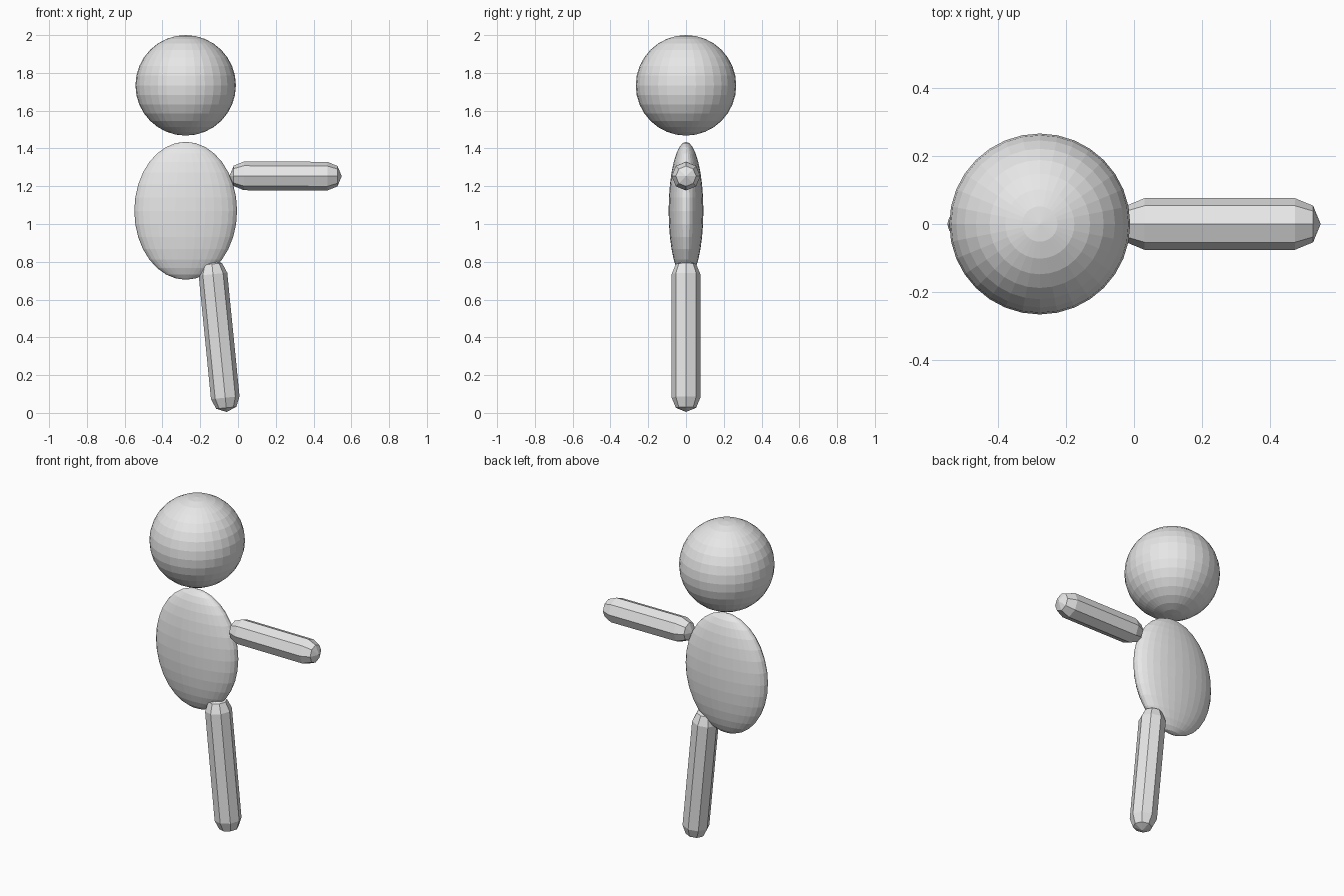
import bpy, bmesh, math
from mathutils import Vector

if "Cube" in bpy.data.objects:
    bpy.data.objects.remove(bpy.data.objects["Cube"])

grey = bpy.data.materials.new("light_grey")
grey.diffuse_color = (0.8, 0.8, 0.8, 1)
grey.use_nodes = True
grey.node_tree.nodes["Principled BSDF"].inputs["Base Color"].default_value = grey.diffuse_color


def finish(name, bm):
    bmesh.ops.recalc_face_normals(bm, faces=bm.faces)
    mesh = bpy.data.meshes.new(name)
    bm.to_mesh(mesh)
    bm.free()
    mesh.materials.append(grey)
    ob = bpy.data.objects.new(name, mesh)
    bpy.context.collection.objects.link(ob)
    return ob


def ellipsoid(name, centre, radii):
    bm = bmesh.new()
    bmesh.ops.create_uvsphere(bm, u_segments=32, v_segments=16, radius=1)
    bmesh.ops.scale(bm, vec=radii, verts=bm.verts)
    finish(name, bm).location = centre


def limb(name, start, end, r):
    """Eight-sided capsule between two tip points."""
    start, end = Vector(start), Vector(end)
    half = (end - start).length / 2 - r
    bm = bmesh.new()
    bmesh.ops.create_uvsphere(bm, u_segments=8, v_segments=4, radius=r)
    # split the equator and pull the two halves apart
    ring = [e for e in bm.edges if all(abs(v.co.z) < 1e-5 for v in e.verts)]
    bmesh.ops.split_edges(bm, edges=ring)
    for v in bm.verts:
        side = sum(f.calc_center_median().z for f in v.link_faces)
        v.tag = side > 0
    for v in bm.verts:
        v.co.z += half if v.tag else -half
    rims = [e for e in bm.edges if e.is_boundary]
    bmesh.ops.bridge_loops(bm, edges=rims)
    ob = finish(name, bm)
    ob.location = (start + end) / 2
    # tilt within the xz plane
    d = end - start
    ob.rotation_euler = (0, math.atan2(d.x, d.z), 0)


# Head and flattened torso
ellipsoid("head", (-0.277, 0, 1.734), (0.266, 0.266, 0.266))
ellipsoid("torso", (-0.277, 0, 1.07), (0.272, 0.092, 0.365))

# Arm stretched sideways and slightly slanted leg
limb("arm", (-0.045, 0, 1.255), (0.549, 0, 1.253), 0.076)
limb("leg", (-0.14, 0, 0.81), (-0.06, 0, 0.005), 0.076)
